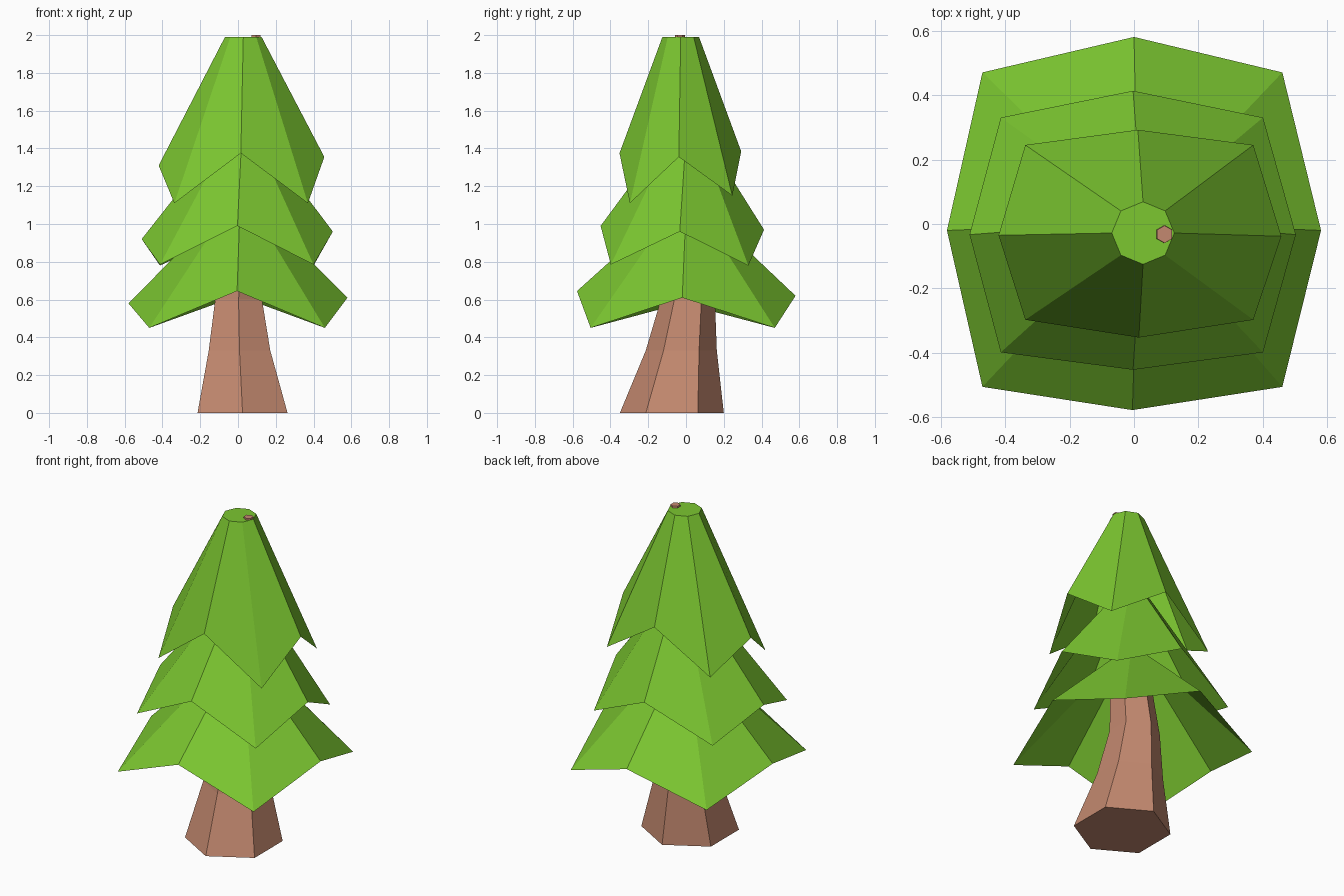
import bpy
from math import cos, sin, radians

if "Cube" in bpy.data.objects:
    bpy.data.objects.remove(bpy.data.objects["Cube"])


def material(name, color):
    m = bpy.data.materials.new(name)
    m.diffuse_color = color
    m.use_nodes = True
    m.node_tree.nodes["Principled BSDF"].inputs["Base Color"].default_value = m.diffuse_color
    return m


green = material("leaf green", (0.2, 0.57, 0.03, 1))
brown = material("bark brown", (0.55, 0.25, 0.16, 1))


def ring(cx, cy, z, r, n, start=0):
    return [(cx + r * cos(radians(start + 360 * i / n)),
             cy + r * sin(radians(start + 360 * i / n)), z) for i in range(n)]


def loft(name, rings, mat, cap_bottom):
    n = len(rings[0])
    verts = [v for r in rings for v in r]
    faces = [(k * n + i, k * n + (i + 1) % n, (k + 1) * n + (i + 1) % n, (k + 1) * n + i)
             for k in range(len(rings) - 1) for i in range(n)]
    faces.append(tuple(range(len(verts) - n, len(verts))))
    if cap_bottom:
        faces.append(tuple(reversed(range(n))))
    me = bpy.data.meshes.new(name)
    me.from_pydata(verts, [], faces)
    me.materials.append(mat)
    ob = bpy.data.objects.new(name, me)
    bpy.context.collection.objects.link(ob)
    return ob


def tier(name, right, back, left, front, x0, x1, y0, y1, z_front, z_back, top):
    """Open skirt: high mid-side points alternate with drooping corners."""
    hem = [right, (x1, y1, z_back), back, (x0, y1, z_back),
           left, (x0, y0, z_front), front, (x1, y0, z_front)]
    loft(name, [hem, ring(*top, 8)], green, False)


# Leaning six-sided trunk, its tip poking out of the crown
loft("trunk", [ring(0.024, -0.075, 0, 0.275, 6, 30),
               ring(0.008, -0.025, 0.33, 0.188, 6, 30),
               ring(0.003, 0.01, 0.6, 0.143, 6, 30),
               ring(0.095, -0.032, 2.0, 0.027, 6, 30)], brown, True)

# Three foliage skirts
tier("lower_foliage", (0.58, -0.02, 0.61), (0, 0.58, 0.62), (-0.58, -0.02, 0.58),
     (-0.005, -0.577, 0.645), -0.47, 0.46, -0.505, 0.47, 0.45, 0.45, (0.01, 0.0, 1.07, 0.105))
tier("middle_foliage", (0.502, -0.033, 0.96), (-0.003, 0.413, 0.97), (-0.51, -0.033, 0.92),
     (-0.003, -0.452, 0.99), -0.413, 0.4, -0.398, 0.33, 0.785, 0.78, (0.02, 0.0, 1.46, 0.105))
tier("upper_foliage", (0.457, -0.038, 1.355), (0.012, 0.292, 1.385), (-0.42, -0.035, 1.31),
     (0.015, -0.352, 1.375), -0.337, 0.37, -0.297, 0.245, 1.11, 1.15, (0.028, -0.028, 1.99, 0.097))
